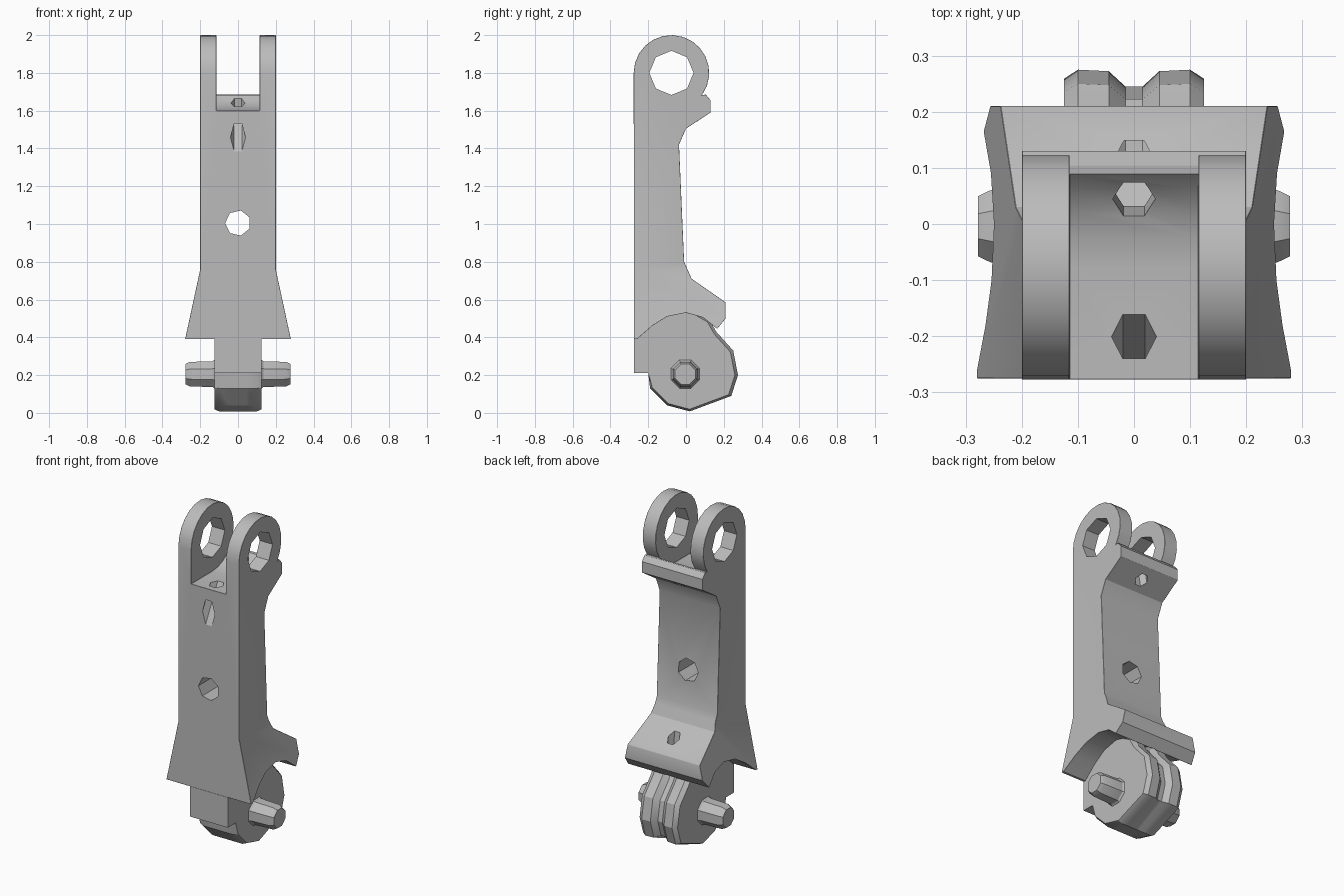
import bpy, bmesh
from math import sin, cos, radians
from mathutils import Vector, Matrix

cube = bpy.data.objects.get("Cube")
if cube:
    bpy.data.objects.remove(cube, do_unlink=True)

grey = bpy.data.materials.new("plain grey")
grey.use_nodes = True
colour = (0.5, 0.5, 0.5, 1)
grey.diffuse_color = colour
grey.node_tree.nodes["Principled BSDF"].inputs["Base Color"].default_value = colour


def arc(cy, cz, r, start, end, steps):
    """Points (y, z) along an arc, angles in degrees."""
    angles = [radians(start + (end - start) * i / steps) for i in range(steps + 1)]
    return [(cy + r * cos(a), cz + r * sin(a)) for a in angles]


def loft(name, rings):
    """Join rings of points into a closed solid."""
    bm = bmesh.new()
    loops = [[bm.verts.new(p) for p in ring] for ring in rings]
    bm.faces.new(loops[0])
    bm.faces.new(loops[-1])
    n = len(loops[0])
    for a, b in zip(loops, loops[1:]):
        for i in range(n):
            j = (i + 1) % n
            bm.faces.new((a[i], a[j], b[j], b[i]))
    bmesh.ops.recalc_face_normals(bm, faces=bm.faces)
    mesh = bpy.data.meshes.new(name)
    bm.to_mesh(mesh)
    bm.free()
    obj = bpy.data.objects.new(name, mesh)
    mesh.materials.append(grey)
    bpy.context.collection.objects.link(obj)
    return obj


def prism(name, profile, half):
    return loft(name, [[(x, y, z) for y, z in profile] for x in (-half, half)])


def rod(name, start, end, radius, sides):
    """Straight bar between two points, used to drill holes."""
    start, end = Vector(start), Vector(end)
    turn = (end - start).to_track_quat('Z', 'Y').to_matrix()
    ring = [turn @ Vector((y, z, 0)) for y, z in arc(0, 0, radius, 0, 360, sides)[:-1]]
    return loft(name, [[p + c for p in ring] for c in (start, end)])


def apply(obj, mod):
    bpy.ops.object.select_all(action='DESELECT')
    bpy.context.view_layer.objects.active = obj
    obj.select_set(True)
    bpy.ops.object.modifier_apply(modifier=mod.name)


def cut(obj, cutter):
    mod = obj.modifiers.new("cut", 'BOOLEAN')
    mod.operation, mod.solver, mod.object = 'DIFFERENCE', 'EXACT', cutter
    apply(obj, mod)
    bpy.data.objects.remove(cutter, do_unlink=True)


def bevel(obj, width):
    mod = obj.modifiers.new("bevel", 'BEVEL')
    mod.width, mod.segments = width, 1
    mod.limit_method, mod.angle_limit = 'ANGLE', radians(55)
    apply(obj, mod)


def smooth(obj):
    bpy.ops.object.select_all(action='DESELECT')
    bpy.context.view_layer.objects.active = obj
    obj.select_set(True)
    bpy.ops.object.shade_smooth_by_angle(angle=radians(28))


# Link body: side profile with rounded top, two shelves and a curved socket
eye_y, eye_z = -0.077, 1.8
profile = [(-0.275, 0.39)] + arc(eye_y, eye_z, 0.2, 180, -36, 14)
profile += [(0.105, 1.685), (0.13, 1.655), (0.13, 1.59), (0.0, 1.505), (-0.037, 1.42),
            (-0.01, 0.8), (0.03, 0.71), (0.21, 0.585), (0.21, 0.5), (0.165, 0.445),
            (0.09, 0.505), (0, 0.53), (-0.1, 0.51), (-0.18, 0.46), (-0.26, 0.39)]
body = prism("link_body", profile, 0.2)

# Flare the sides outward below the waist
waist = 0.76
bm = bmesh.new()
bm.from_mesh(body.data)
bmesh.ops.bisect_plane(bm, geom=bm.verts[:] + bm.edges[:] + bm.faces[:],
                       plane_co=(0, 0, waist), plane_no=(0, 0, 1))
for v in bm.verts:
    if v.co.z < waist:
        v.co.x *= 1 + (waist - v.co.z) * 1.08
bm.to_mesh(body.data)
bm.free()

# Fork slot with a curved floor
slot = [(-0.5, 1.6)] + arc(eye_y, 1.81, 0.21, -90, -20, 5) + [(0.3, 1.76), (0.3, 2.2), (-0.5, 2.2)]
cut(body, prism("slot_cutter", slot, 0.115))
bevel(body, 0.012)

# Fork eye, centre hole and slanted cord holes
cut(body, rod("eye_cutter", (-0.5, eye_y, eye_z), (0.5, eye_y, eye_z), 0.117, 8))
cut(body, rod("centre_cutter", (0, -0.5, 1.005), (0, 0.5, 1.005), 0.068, 7))
cut(body, rod("front_cord_cutter", (0, -0.15, 1.695), (0, -0.35, 1.32), 0.04, 6))
cut(body, rod("back_cord_cutter", (0, 0.03, 1.72), (0, 0.08, 1.45), 0.038, 6))
cut(body, rod("lower_cord_cutter", (0, 0.1, 0.8), (0, 0.14, 0.4), 0.036, 6))
smooth(body)

# Knuckle: rounded foot with a groove around its back
foot = [(-0.275, 0.21), (-0.2, 0.21), (-0.19, 0.13), (-0.1, 0.04), (0.02, 0.008),
        (0.24, 0.09), (0.275, 0.2), (0.25, 0.33), (0.16, 0.43), (0.12, 0.5),
        (0, 0.545), (-0.1, 0.525), (-0.18, 0.48), (-0.25, 0.42), (-0.275, 0.39)]
pivot = Vector((0, 0, 0.2))


def section(x, back, rest):
    """Foot outline at x, scaled about the pivot at the back and elsewhere."""
    ring = []
    for y, z in foot:
        scale = back if y > 0.1 else rest if z < 0.2 else 1
        ring.append((x, y * scale, pivot.z + (z - pivot.z) * scale))
    return ring


sections = [(0.125, 0.94, 0.94), (0.1, 1, 1), (0.045, 0.99, 1), (0.015, 0.89, 1)]
rings = [section(-x, b, r) for x, b, r in sections]
rings += [section(x, b, r) for x, b, r in reversed(sections)]
smooth(loft("knuckle", rings))

# Pivot pin with tapered ends
pin = [(-0.278, 0.058), (-0.255, 0.07), (-0.135, 0.074), (-0.12, 0.085),
       (0.12, 0.085), (0.135, 0.074), (0.255, 0.07), (0.278, 0.058)]
rings = [[(x, y - 0.004, z) for y, z in arc(0, 0.205, r, 22.5, 382.5, 8)[:-1]] for x, r in pin]
smooth(loft("pivot_pin", rings))
